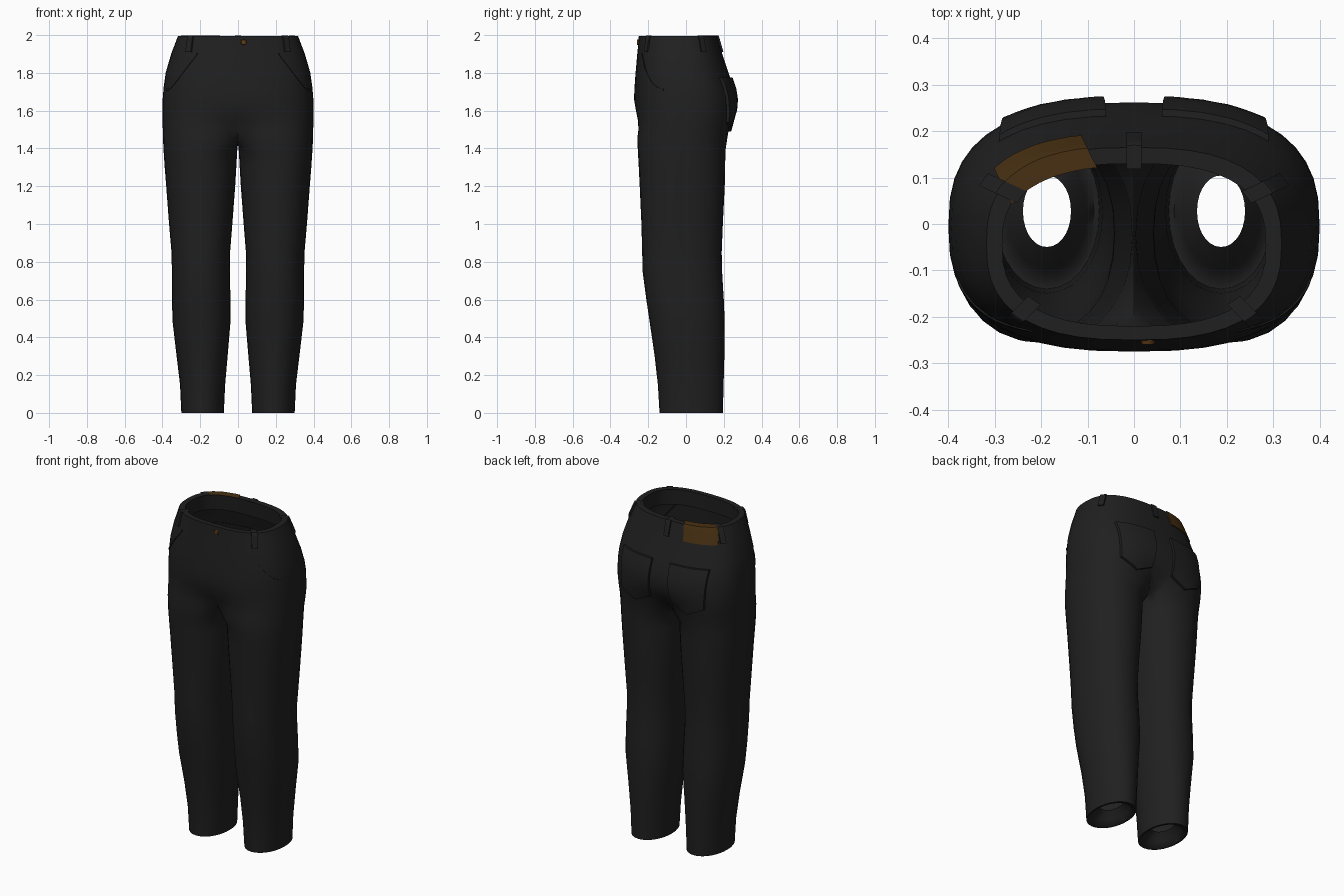
import bpy, bmesh, math
from mathutils import Vector
from mathutils.bvhtree import BVHTree

if "Cube" in bpy.data.objects:
    bpy.data.objects.remove(bpy.data.objects["Cube"])


def material(name, rgb):
    m = bpy.data.materials.new(name)
    m.diffuse_color = (*rgb, 1)
    m.use_nodes = True
    m.node_tree.nodes["Principled BSDF"].inputs["Base Color"].default_value = m.diffuse_color
    return m


DENIM = material("black_denim", (0.0145, 0.0145, 0.0145))
LEATHER = material("brown_leather", (0.065, 0.030, 0.006))
BRASS = material("brass", (0.11, 0.045, 0.008))


def finish(bm, name, mat, angle=40):
    bmesh.ops.recalc_face_normals(bm, faces=bm.faces)
    me = bpy.data.meshes.new(name)
    bm.to_mesh(me)
    bm.free()
    ob = bpy.data.objects.new(name, me)
    bpy.context.collection.objects.link(ob)
    me.materials.append(mat)
    bpy.ops.object.select_all(action='DESELECT')
    ob.select_set(True)
    bpy.context.view_layer.objects.active = ob
    bpy.ops.object.shade_smooth_by_angle(angle=math.radians(angle))
    return ob


# Silhouette: z, inner x, outer x, front y, back y
TRUNK = [(1.995, 0, .318, -.25, .165), (1.95, 0, .335, -.253, .178),
         (1.90, 0, .354, -.258, .192), (1.80, 0, .383, -.267, .225),
         (1.72, 0, .394, -.273, .252), (1.66, 0, .399, -.275, .262),
         (1.60, 0, .400, -.271, .262), (1.55, 0, .400, -.267, .254),
         (1.50, 0, .398, -.262, .238), (1.45, 0, .397, -.258, .218)]
LEG = [(1.39, .004, .394, -.255, .209), (1.30, .009, .388, -.250, .207),
       (1.20, .015, .380, -.245, .205), (1.00, .030, .365, -.236, .195),
       (.85, .042, .352, -.232, .189), (.75, .043, .350, -.230, .191),
       (.60, .040, .350, -.210, .200), (.48, .040, .346, -.192, .205),
       (.30, .055, .325, -.166, .203), (.15, .068, .307, -.149, .199),
       (.0, .075, .300, -.140, .195)]
N_OUT, N_IN = 22, 6
N = N_OUT + N_IN
HALF = math.pi * N_OUT / N


def power(c, n):
    return math.copysign(abs(c) ** (2 / n), c)


def oval(row, a, n):
    z, x0, x1, y0, y1 = row
    return Vector(((x0 + x1) / 2 + (x1 - x0) / 2 * power(math.cos(a), n),
                   (y0 + y1) / 2 + (y1 - y0) / 2 * power(math.sin(a), n), z))


def leg_ring(row, n):
    return [oval(row, -HALF + 2 * math.pi * i / N, n) for i in range(N)]


def trunk_arc(row):
    # half oval at the hips, melting into the leg section at the crotch
    z, _, x1, y0, y1 = row
    f = min(1, max(0, (z - 1.45) / .2))
    f = math.sin(f * math.pi / 2)
    leg, pts = leg_ring(row, 2.25), []
    shift = leg[0].x
    for i in range(N_OUT + 1):
        t = i / N_OUT
        full = oval((z, -x1, x1, y0, y1), (t - .5) * math.pi, 2.6)
        p = leg[i].copy()
        p.x = (p.x - shift) * x1 / (x1 - shift)
        p = p.lerp(full, f)
        if i in (0, N_OUT):
            p.x = 0
        pts.append(p)
    return pts


# Trousers: right half lofted from waist to hem, then mirrored and welded
bm = bmesh.new()


def strip(a, b, closed):
    for i in range(len(a) if closed else len(a) - 1):
        j = (i + 1) % len(a)
        bm.faces.new((a[i], a[j], b[j], b[i]))


def add(pts):
    return [bm.verts.new(p) for p in pts]


lip = [(1.90, 0, .292, -.225, .140), (1.995, 0, .284, -.220, .130)]
arcs = [add(trunk_arc(r)) for r in lip + TRUNK]
for a, b in zip(arcs, arcs[1:]):
    strip(a, b, False)

# crotch line between the legs
front, back = arcs[-1][0].co, arcs[-1][-1].co
saddle = []
for k in range(1, N_IN):
    p = back.lerp(front, k / N_IN)
    p.z -= .025 * math.sin(math.pi * k / N_IN)
    saddle.append(p)
previous = arcs[-1] + add(saddle)
hem = LEG[-1]
for row in LEG:
    ring = add(leg_ring(row, 2.2 if row[0] > .4 else 2.05))
    strip(previous, ring, True)
    previous = ring
# turned-in hem
for scale, z in ((.9, .0), (.75, .03), (.46, .07)):
    mid = Vector(((hem[1] + hem[2]) / 2, (hem[3] + hem[4]) / 2, z))
    ring = []
    for p in leg_ring((z,) + hem[1:], 2.05):
        ring.append(mid + (p - mid) * scale)
    ring = add(ring)
    strip(previous, ring, True)
    previous = ring

half = bmesh.ops.duplicate(bm, geom=bm.verts[:] + bm.edges[:] + bm.faces[:])
for v in half['geom']:
    if isinstance(v, bmesh.types.BMVert):
        v.co.x *= -1
bmesh.ops.remove_doubles(bm, verts=[v for v in bm.verts if abs(v.co.x) < 1e-4], dist=1e-4)
bmesh.ops.recalc_face_normals(bm, faces=bm.faces)
surface = BVHTree.FromBMesh(bm)
finish(bm, "trousers", DENIM, 60)


def on_body(anchor, d, u, z):
    """Point on the cloth, looking inward along -d with sideways shift u."""
    side = Vector((-d.y, d.x, 0))
    start = Vector((anchor[0], anchor[1], z)) + side * u + d
    hit = surface.ray_cast(start, -d)[0]
    return hit if hit else start - d


def plate(name, grid, d, thick, mat):
    """Raised sheet over a grid of surface points, with closed edges."""
    bm = bmesh.new()
    vs = [[bm.verts.new(p + d * thick) for p in row] for row in grid]
    for r0, r1 in zip(vs, vs[1:]):
        for i in range(len(r0) - 1):
            bm.faces.new((r0[i], r0[i + 1], r1[i + 1], r1[i]))
    rim = [e for e in bm.edges if e.is_boundary]
    new = bmesh.ops.extrude_edge_only(bm, edges=rim)['geom']
    for v in new:
        if isinstance(v, bmesh.types.BMVert):
            v.co -= d * (thick + .004)
    return finish(bm, name, mat)


def waist_piece(name, anchor, deg, w, z0, thick, mat, cols):
    """Piece stitched to the waistband and folded over its top edge."""
    d = Vector((math.cos(math.radians(deg)), math.sin(math.radians(deg)), 0))
    us = [w * (2 * i / cols - 1) for i in range(cols + 1)]
    grid = [[on_body(anchor, d, u, z0 + (1.994 - z0) * k / 4) for u in us] for k in range(5)]
    top = grid[-1]
    grid.append([p - d * thick * .5 + Vector((0, 0, .005)) for p in top])
    grid.append([p - d * (.034 + thick) + Vector((0, 0, .005)) for p in top])
    return plate(name, grid, d, thick, mat)


# Belt loops
waist_piece("belt_loop_back", (0, .16), 90, .016, 1.91, .009, DENIM, 2)
for s, label in ((1, "right"), (-1, "left")):
    waist_piece("belt_loop_side_" + label, (s * .29, .08), 90 - s * 65, .016, 1.91, .009, DENIM, 2)
    waist_piece("belt_loop_front_" + label, (s * .25, -.20), -90 + s * 45, .016, 1.91, .009, DENIM, 2)

    # Back pockets with pointed bottoms
    d = Vector((0, 1, 0))
    grid = []
    for k in range(9):
        v, row = k / 8, []
        for i in range(9):
            u = i / 4 - 1
            x = s * .175 + u * .115 * (1 - .10 * v)
            z = 1.775 - v * (.235 + .05 * (1 - abs(u)))
            row.append(on_body((0, 0), d, -x, z))
        grid.append(row)
    plate("back_pocket_" + label, grid, d, .015, DENIM)

    # Slanted front pocket edge
    d = Vector((s * .78, -.62, 0)).normalized()
    grid = []
    for k in range(9):
        t = k / 8
        u = s * (-.085 + .19 * t)
        z = 1.90 - .19 * math.sin(t * math.pi / 2)
        grid.append([on_body((s * .3, -.19), d, u, z + o) for o in (.006, -.006)])
    plate("front_pocket_edge_" + label, grid, d, .004, DENIM)

# Leather label on the waistband
waist_piece("leather_patch", (-.2, .14), 116, .10, 1.905, .006, LEATHER, 8)

# Waist button
bm = bmesh.new()
bmesh.ops.create_cone(bm, cap_ends=True, segments=12, radius1=.017, radius2=.013, depth=.012)
p = on_body((.03, 0), Vector((0, -1, 0)), 0, 1.962)
for v in bm.verts:
    x, y, z = v.co
    v.co = p + Vector((x, -z - .002, y))
finish(bm, "waist_button", BRASS)
